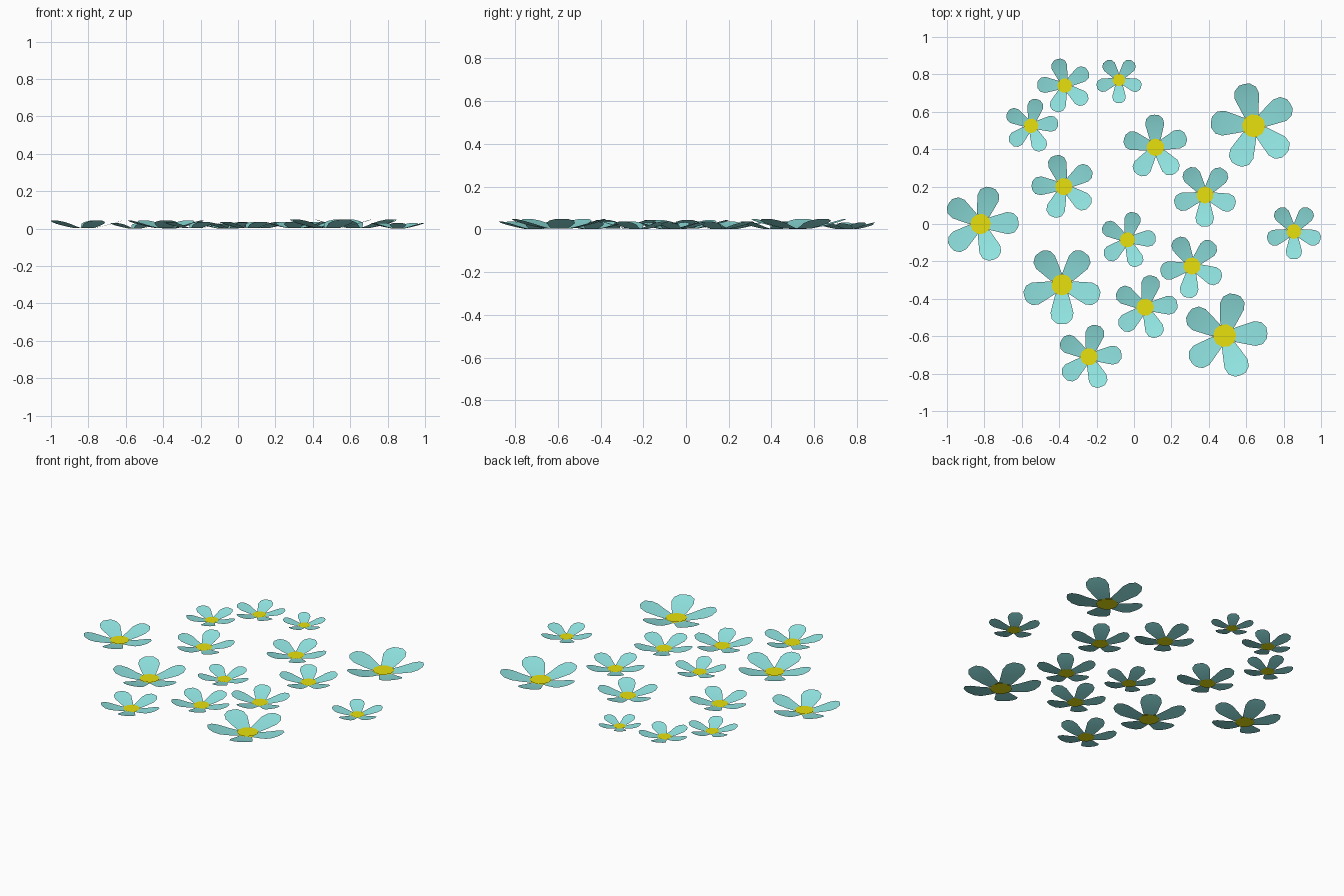
import bpy, bmesh
from math import radians, sin, cos, tau

cube = bpy.data.objects.get("Cube")
if cube:
    bpy.data.objects.remove(cube)


def material(name, rgb):
    m = bpy.data.materials.new(name)
    m.use_nodes = True
    m.diffuse_color = (*rgb, 1)
    m.node_tree.nodes["Principled BSDF"].inputs["Base Color"].default_value = (*rgb, 1)
    return m


petal_teal = material("petal teal", (0.285, 0.79, 0.77))
centre_yellow = material("centre yellow", (0.82, 0.77, 0.004))

# Petal cross-sections for a flower of radius 1: distance out, half width, height
PETAL = [(0.23, 0.165, 0.015), (0.45, 0.225, 0.06), (0.72, 0.295, 0.13),
         (0.89, 0.26, 0.18), (1.0, 0.13, 0.215)]


def flower_mesh():
    bm = bmesh.new()
    # Five petals sloping up from the centre, with a slightly pointed tip
    for k in range(5):
        a = k * tau / 5
        rows = []
        for r, w, z in PETAL:
            row = []
            for s in (-1, 0, 1):
                x, y = r + (0.015 if s == 0 else 0), s * w
                row.append(bm.verts.new((x * cos(a) - y * sin(a),
                                         x * sin(a) + y * cos(a), z)))
            rows.append(row)
        for lo, hi in zip(rows, rows[1:]):
            for i in range(2):
                bm.faces.new((lo[i], hi[i], hi[i + 1], lo[i + 1]))
    for f in bm.faces:
        f.smooth = True
    # Thin round centre closing the middle
    for z, up in ((0.0, False), (0.035, True)):
        ring = [bm.verts.new((0.275 * cos(i * tau / 10), 0.275 * sin(i * tau / 10), z))
                for i in range(10)]
        face = bm.faces.new(ring if up else ring[::-1])
        face.material_index = 1
    bm.normal_update()
    mesh = bpy.data.meshes.new("flower")
    bm.to_mesh(mesh)
    bm.free()
    mesh.materials.append(petal_teal)
    mesh.materials.append(centre_yellow)
    return mesh


# Each flower: x, y, radius, direction of one petal in degrees
FLOWERS = [
    (-0.37, 0.74, 0.145, 106), (-0.08, 0.77, 0.122, -90), (-0.55, 0.525, 0.143, 78),
    (0.64, 0.525, 0.226, 103), (0.115, 0.41, 0.172, 92), (-0.375, 0.2, 0.17, 106),
    (0.38, 0.155, 0.167, -91), (-0.82, 0.0, 0.2, 74), (0.855, -0.04, 0.146, -90),
    (-0.035, -0.085, 0.149, 76), (0.31, -0.225, 0.168, -97), (-0.385, -0.325, 0.208, -90),
    (0.06, -0.445, 0.17, 77), (0.485, -0.597, 0.225, 76), (-0.24, -0.71, 0.171, 76),
]

mesh = flower_mesh()
for n, (x, y, r, turn) in enumerate(FLOWERS, 1):
    ob = bpy.data.objects.new(f"flower_{n}", mesh)
    ob.location = (x, y, 0)
    ob.scale = (r, r, r)
    ob.rotation_euler.z = radians(turn)
    bpy.context.collection.objects.link(ob)
